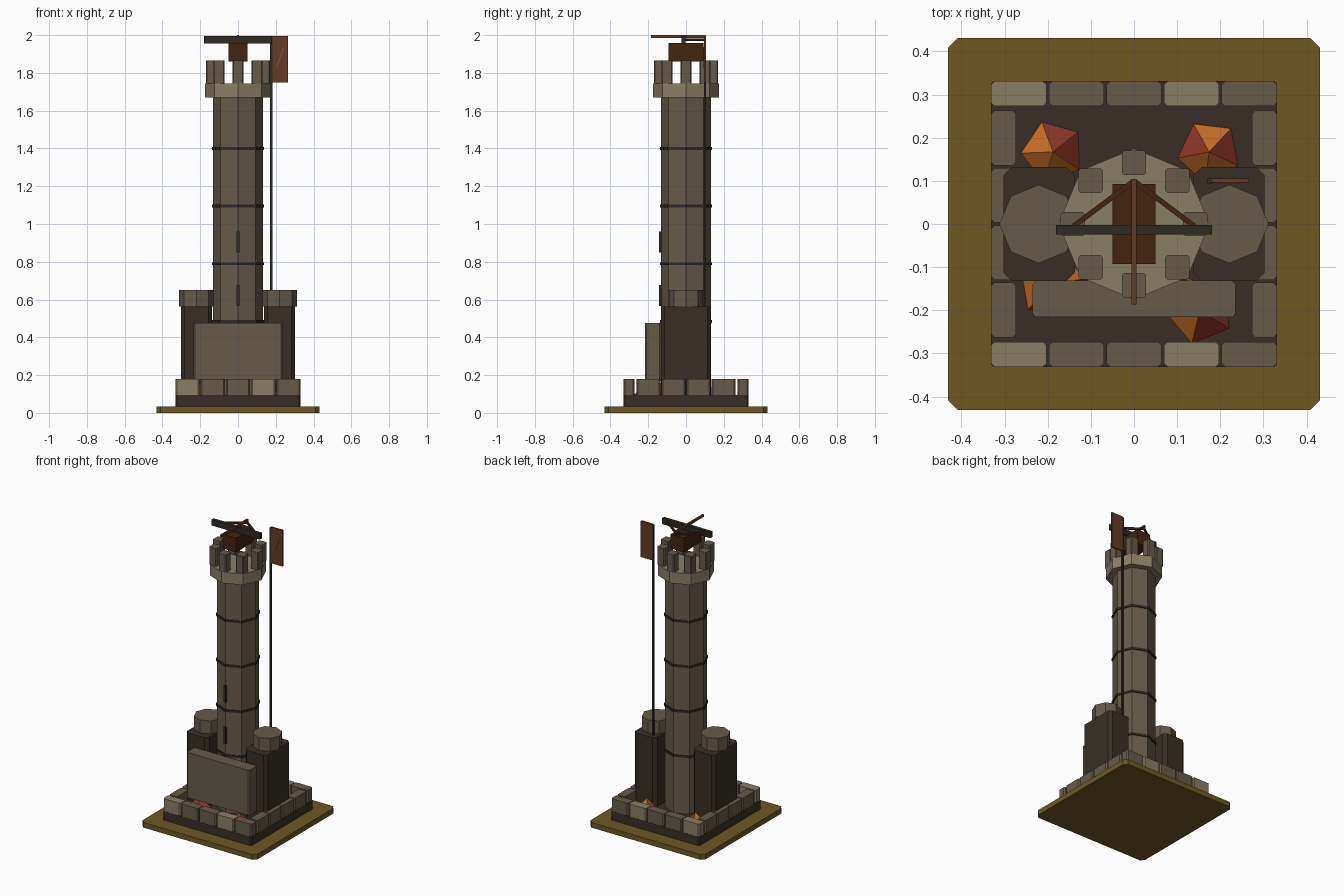
import bpy, bmesh, math
from mathutils import Vector

if "Cube" in bpy.data.objects:
    bpy.data.objects.remove(bpy.data.objects["Cube"])


def mat(name, r, g, b):
    m = bpy.data.materials.new(name)
    lin = [((c / 255 + 0.055) / 1.055) ** 2.4 if c > 10 else c / 255 / 12.92 for c in (r, g, b)]
    m.diffuse_color = (*lin, 1)
    m.use_nodes = True
    m.node_tree.nodes["Principled BSDF"].inputs["Base Color"].default_value = m.diffuse_color
    return m


OLIVE = mat("olive_ground", 110, 89, 34)
DARK = mat("dark_stone", 56, 47, 37)
STONE = mat("grey_brown_stone", 103, 91, 74)
LIGHT = mat("pale_stone", 138, 126, 101)
DARKWOOD = mat("dark_wood", 68, 36, 15)
WOOD = mat("red_brown_wood", 102, 59, 36)
IRON = mat("blackened_iron", 46, 42, 37)
ORANGE = mat("ember_orange", 205, 112, 36)
RED = mat("ember_red", 146, 54, 40)
OCHRE = mat("ochre_mark", 125, 85, 38)


def finish(name, bm, *mats):
    bmesh.ops.recalc_face_normals(bm, faces=bm.faces)
    me = bpy.data.meshes.new(name)
    bm.to_mesh(me)
    bm.free()
    for m in mats:
        me.materials.append(m)
    ob = bpy.data.objects.new(name, me)
    bpy.context.collection.objects.link(ob)
    return ob


def prism(name, pts, z0, z1, m):
    bm = bmesh.new()
    lo = [bm.verts.new((x, y, z0)) for x, y in pts]
    hi = [bm.verts.new((x, y, z1)) for x, y in pts]
    n = len(pts)
    bm.faces.new(lo)
    bm.faces.new(hi)
    for i in range(n):
        bm.faces.new((lo[i], lo[(i + 1) % n], hi[(i + 1) % n], hi[i]))
    return finish(name, bm, m)


def octagon(name, cx, r, z0, z1, m):
    pts = [(cx + r * math.cos(i * math.pi / 4), r * math.sin(i * math.pi / 4)) for i in range(8)]
    return prism(name, pts, z0, z1, m)


def box(name, cx, cy, w, d, z0, z1, m, c=0.0):
    """Upright box whose vertical corners are cut by c."""
    a, b = w / 2, d / 2
    if c:
        pts = [(a, -b + c), (a, b - c), (a - c, b), (-a + c, b),
               (-a, b - c), (-a, -b + c), (-a + c, -b), (a - c, -b)]
    else:
        pts = [(a, -b), (a, b), (-a, b), (-a, -b)]
    return prism(name, [(cx + x, cy + y) for x, y in pts], z0, z1, m)


def bar(name, p, q, t, m):
    """Square bar of thickness t between two points."""
    p, q = Vector(p), Vector(q)
    ob = box(name, 0, 0, t, t, 0, (q - p).length, m)
    ob.location = p
    ob.rotation_euler = (q - p).to_track_quat('Z', 'Y').to_euler()
    return ob


# stepped base
box("ground_plate", 0, 0, 0.862, 0.862, 0, 0.035, OLIVE, 0.022)
box("foundation_slab", 0, 0, 0.664, 0.664, 0.035, 0.095, DARK, 0.008)

# ring of curb blocks
for s in (-1, 1):
    for i in range(5):
        box("curb_block", (i - 2) * 0.1335, s * 0.302, 0.128, 0.058, 0.095, 0.18,
            LIGHT if i in (0, 3) else STONE, 0.008)
    for i in range(4):
        box("curb_block_side", s * 0.302, (i - 1.5) * 0.133, 0.058, 0.127, 0.095, 0.18, STONE, 0.008)

# flanking bastions with octagonal caps
for s in (-1, 1):
    box("bastion", s * 0.22, 0, 0.166, 0.265, 0.095, 0.562, DARK, 0.02)
    octagon("bastion_cap", s * 0.221, 0.091, 0.562, 0.65, STONE)

# front shield wall
box("front_wall", 0, -0.1735, 0.47, 0.085, 0.17, 0.476, STONE, 0.008)

# main shaft, bands and arrow slits
octagon("tower_shaft", 0, 0.132, 0.095, 1.67, STONE)
for i in range(4):
    octagon("tower_band", 0, 0.138, 0.477 + i * 0.305, 0.492 + i * 0.305, IRON)
for z in (0.567, 0.85):
    box("arrow_slit", 0, -0.135, 0.017, 0.018, z, z + 0.11, IRON)

# crown and battlements
octagon("tower_crown", 0, 0.175, 1.67, 1.745, LIGHT)
for i in range(8):
    a = i * math.pi / 4
    box("merlon", 0.142 * math.cos(a), 0.142 * math.sin(a), 0.056, 0.056, 1.745, 1.865, STONE, 0.005)

# mounted bolt thrower
box("thrower_body", 0, 0, 0.1, 0.185, 1.86, 1.957, DARKWOOD)
box("thrower_bow", 0, -0.013, 0.362, 0.022, 1.955, 1.995, IRON)
box("thrower_bolt", 0, -0.041, 0.012, 0.29, 1.985, 2.0, WOOD)
for s in (-1, 1):
    bar("thrower_string", (s * 0.14, -0.005, 1.976), (0, 0.1, 1.976), 0.012, DARKWOOD)

# flagpole, flag and diagonal mark
box("flagpole", 0.176, 0.1, 0.012, 0.012, 0.55, 1.99, IRON)
box("flag", 0.222, 0.101, 0.088, 0.01, 1.75, 1.995, WOOD)
bar("flag_mark", (0.203, 0.096, 1.827), (0.243, 0.096, 1.937), 0.006, OCHRE)


# ember heaps: five-sided pyramids, o = orange face, r = red face
def ember(cx, cy, start, pattern, r=0.074):
    bm = bmesh.new()
    ring = []
    for i in range(5):
        a = math.radians(start + 72 * i)
        ring.append(bm.verts.new((cx + r * math.cos(a), cy + r * math.sin(a), 0.095)))
    top = bm.verts.new((cx, cy, 0.165))
    bm.faces.new(ring)
    for i, ch in enumerate(pattern):
        f = bm.faces.new((ring[i], ring[(i + 1) % 5], top))
        f.material_index = 0 if ch == "o" else 1
    finish("ember_heap", bm, ORANGE, RED)


ember(-0.188, 0.167, -34, "rrooo")
ember(0.174, 0.167, -25, "roroo".replace(" ", ""))
ember(0.153, -0.20, -32, "rooor", 0.079)
ember(-0.19, -0.14, 10, "ororr".replace(" ", ""), 0.08)
